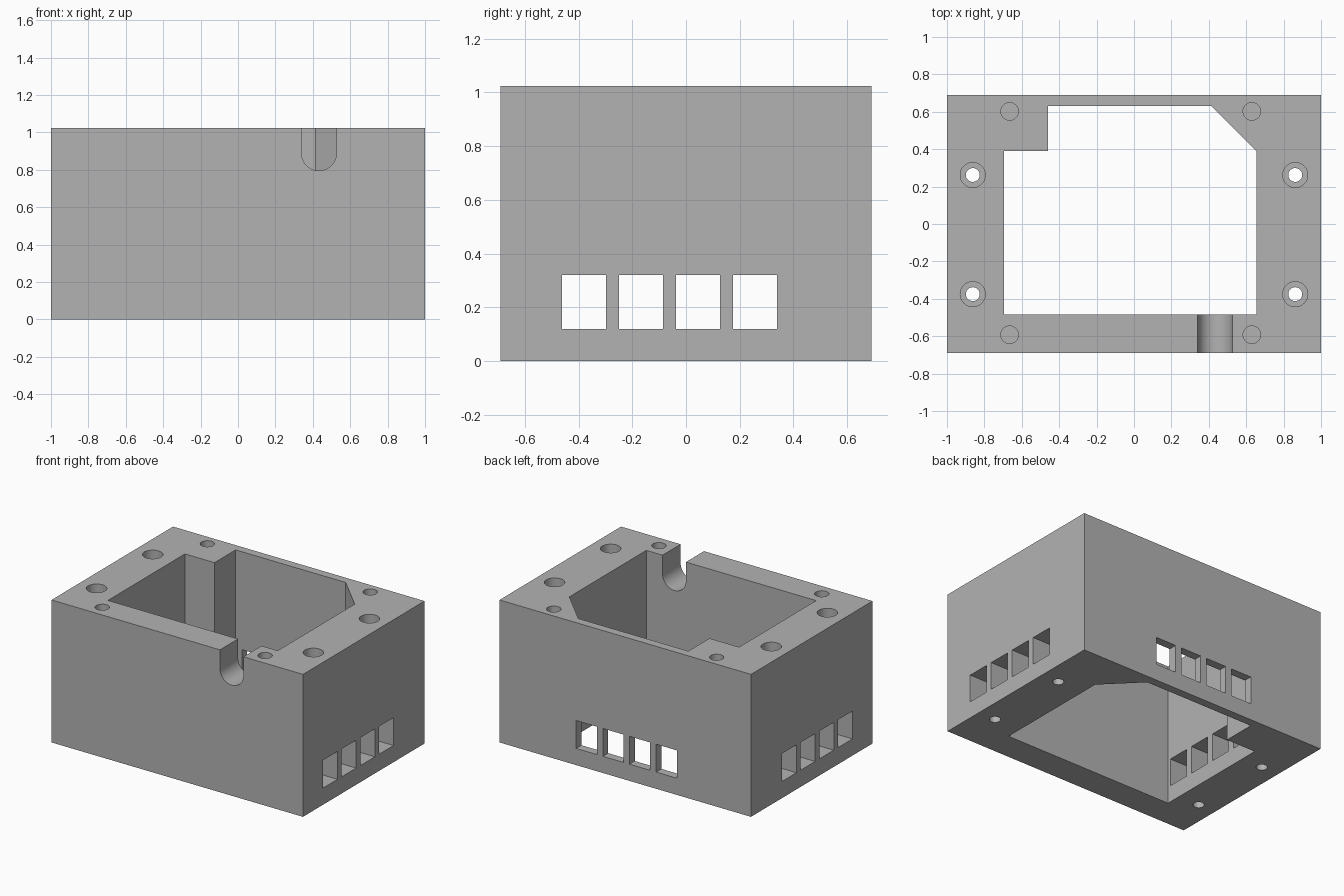
import bpy, bmesh, math
from mathutils import Matrix, Vector

if "Cube" in bpy.data.objects:
    bpy.data.objects.remove(bpy.data.objects["Cube"], do_unlink=True)

HALF_X, HALF_Y, TOP = 1.0, 0.69, 1.024
OVER = 0.05  # how far cutters reach past the surface

grey = bpy.data.materials.new("plain grey")
grey.use_nodes = True
colour = (0.45, 0.45, 0.45, 1)
grey.diffuse_color = colour
grey.node_tree.nodes["Principled BSDF"].inputs["Base Color"].default_value = colour


def make_object(name, bm):
    bmesh.ops.recalc_face_normals(bm, faces=bm.faces)
    mesh = bpy.data.meshes.new(name)
    bm.to_mesh(mesh)
    bm.free()
    mesh.materials.append(grey)
    obj = bpy.data.objects.new(name, mesh)
    bpy.context.collection.objects.link(obj)
    return obj


def prism(name, outline, depth):
    """Extrude a closed outline of 3D points along the depth vector."""
    bm = bmesh.new()
    face = bm.faces.new([bm.verts.new(p) for p in outline])
    ext = bmesh.ops.extrude_face_region(bm, geom=[face])
    moved = [v for v in ext["geom"] if isinstance(v, bmesh.types.BMVert)]
    bmesh.ops.translate(bm, verts=moved, vec=Vector(depth))
    return make_object(name, bm)


def box(name, low, high):
    (x0, y0, z0), (x1, y1, z1) = low, high
    base = [(x0, y0, z0), (x1, y0, z0), (x1, y1, z0), (x0, y1, z0)]
    return prism(name, base, (0, 0, z1 - z0))


def drill(name, x, y, radius, bottom):
    """Upright round cutter from the given height to above the top."""
    bm = bmesh.new()
    height = TOP + OVER - bottom
    bmesh.ops.create_cone(bm, cap_ends=True, segments=48, radius1=radius, radius2=radius,
                          depth=height, matrix=Matrix.Translation((x, y, bottom + height / 2)))
    return make_object(name, bm)


# Solid outer block
housing = box("housing", (-HALF_X, -HALF_Y, 0), (HALF_X, HALF_Y, TOP))
cutters = []

# Through cavity with a square notch and a chamfered corner
cavity = [(-0.695, -0.485), (0.655, -0.485), (0.655, 0.39), (0.415, 0.63),
          (-0.46, 0.63), (-0.46, 0.39), (-0.695, 0.39)]
cutters.append(prism("cavity_cutter", [(x, y, -OVER) for x, y in cavity],
                     (0, 0, TOP + 2 * OVER)))

# Vent windows: a row through both side walls and a row in the back wall
WIDTH, PITCH, LOW, HIGH = 0.164, 0.212, 0.12, 0.32
for i in range(4):
    y = -0.462 + i * PITCH
    cutters.append(box("side_vent_cutter", (-HALF_X - OVER, y, LOW),
                       (HALF_X + OVER, y + WIDTH, HIGH)))
    x = -0.41 + i * PITCH
    cutters.append(box("back_vent_cutter", (x, 0.5, LOW),
                       (x + WIDTH, HALF_Y + OVER, HIGH)))

# Round-bottomed cable slot in the front wall
SLOT_X, SLOT_R, SLOT_Z = 0.433, 0.093, 0.888
front = -HALF_Y - OVER
slot = [(SLOT_X + SLOT_R, front, TOP + OVER), (SLOT_X - SLOT_R, front, TOP + OVER)]
for i in range(25):
    a = math.pi + math.pi * i / 24
    slot.append((SLOT_X + SLOT_R * math.cos(a), front, SLOT_Z + SLOT_R * math.sin(a)))
cutters.append(prism("cable_slot_cutter", slot, (0, 0.4, 0)))

# Counterbored bolt holes in the side walls
for x in (-0.862, 0.862):
    for y in (-0.375, 0.262):
        cutters.append(drill("bolt_hole_cutter", x, y, 0.037, -OVER))
        cutters.append(drill("counterbore_cutter", x, y, 0.067, TOP - 0.25))

# Blind holes for the lid screws
for x in (-0.665, 0.63):
    for y in (-0.592, 0.602):
        cutters.append(drill("lid_hole_cutter", x, y, 0.047, TOP - 0.25))

# Cut everything out and discard the cutters
bpy.ops.object.select_all(action="DESELECT")
bpy.context.view_layer.objects.active = housing
housing.select_set(True)
for cutter in cutters:
    cutter.hide_render = True
    mod = housing.modifiers.new(cutter.name, "BOOLEAN")
    mod.operation = "DIFFERENCE"
    mod.solver = "EXACT"
    mod.object = cutter
    bpy.ops.object.modifier_apply(modifier=mod.name)
    bpy.data.objects.remove(cutter, do_unlink=True)

bpy.ops.object.shade_smooth_by_angle(angle=math.radians(30))
